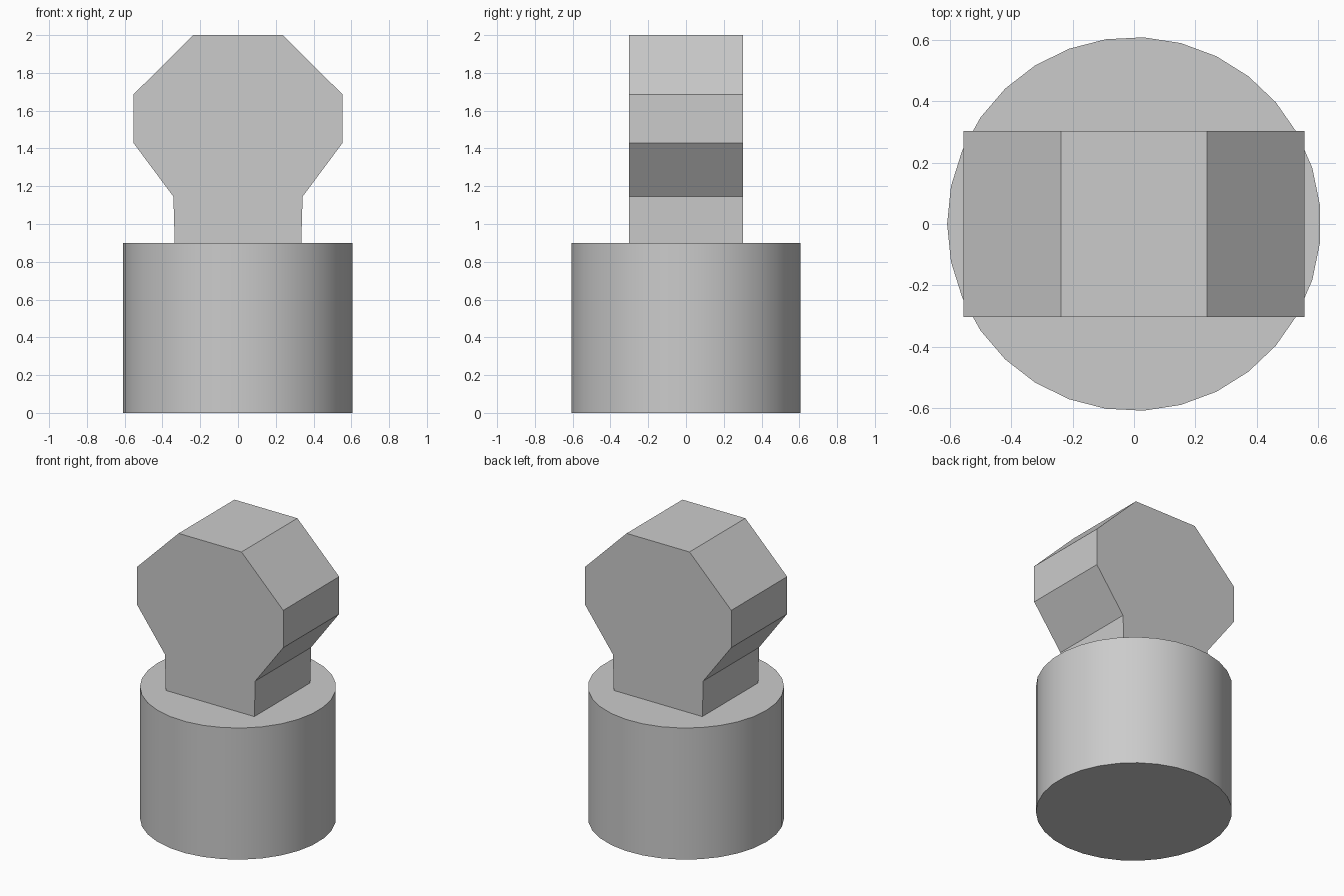
import bpy, bmesh, math
from mathutils import Matrix

cube = bpy.data.objects.get("Cube")
if cube:
    bpy.data.objects.remove(cube)

# Single grey material
grey = bpy.data.materials.new("light grey")
grey.use_nodes = True
colour = (0.6, 0.6, 0.6, 1)
grey.diffuse_color = colour
grey.node_tree.nodes["Principled BSDF"].inputs["Base Color"].default_value = colour


def add_object(name, bm):
    bmesh.ops.recalc_face_normals(bm, faces=bm.faces)
    mesh = bpy.data.meshes.new(name)
    bm.to_mesh(mesh)
    bm.free()
    mesh.materials.append(grey)
    obj = bpy.data.objects.new(name, mesh)
    bpy.context.collection.objects.link(obj)
    return obj


# Round base, smooth around the wall with sharp rims
BASE_HEIGHT, BASE_RADIUS, SIDES = 0.9, 0.608, 31
bm = bmesh.new()
bmesh.ops.create_cone(bm, cap_ends=True, segments=SIDES, radius1=BASE_RADIUS,
                      radius2=BASE_RADIUS, depth=BASE_HEIGHT,
                      matrix=Matrix.Translation((0, 0, BASE_HEIGHT / 2)))
# Turn a corner of the polygon towards -x
corner = bm.verts[:][0].co
turn = math.pi - math.atan2(corner.y, corner.x)
bmesh.ops.rotate(bm, verts=bm.verts, matrix=Matrix.Rotation(turn, 3, 'Z'))
base = add_object("round_base", bm)
bpy.ops.object.select_all(action='DESELECT')
base.select_set(True)
bpy.context.view_layer.objects.active = base
bpy.ops.object.shade_smooth_by_angle(angle=math.radians(30))

# Faceted head with neck: mirrored half outline, extruded front to back
HALF_DEPTH = 0.302
half = [(0.335, BASE_HEIGHT), (0.342, 1.145), (0.554, 1.43), (0.554, 1.685), (0.238, 2.0)]
outline = half + [(-x, z) for x, z in reversed(half)]
bm = bmesh.new()
front = bm.faces.new([bm.verts.new((x, -HALF_DEPTH, z)) for x, z in outline])
result = bmesh.ops.extrude_face_region(bm, geom=[front], use_keep_orig=True)
back = [v for v in result["geom"] if isinstance(v, bmesh.types.BMVert)]
bmesh.ops.translate(bm, verts=back, vec=(0, 2 * HALF_DEPTH, 0))
add_object("faceted_head", bm)
